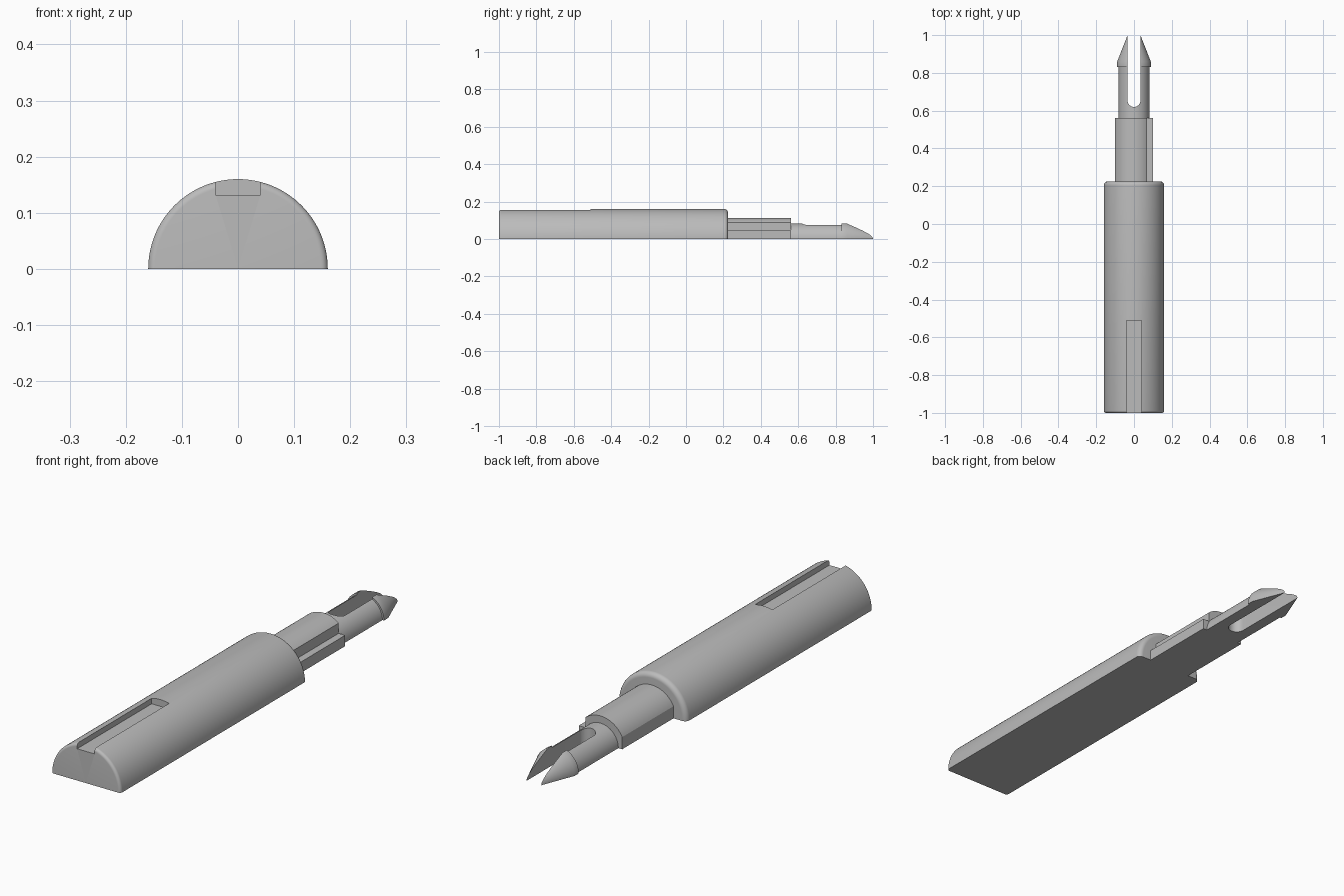
import bpy, bmesh, math
from mathutils import Matrix, Vector

if "Cube" in bpy.data.objects:
    bpy.data.objects.remove(bpy.data.objects["Cube"])

grey = bpy.data.materials.new("plain grey")
grey.diffuse_color = (0.5, 0.5, 0.5, 1)
grey.use_nodes = True
grey.node_tree.nodes["Principled BSDF"].inputs["Base Color"].default_value = grey.diffuse_color


def add_object(name, bm):
    bmesh.ops.recalc_face_normals(bm, faces=bm.faces)
    mesh = bpy.data.meshes.new(name)
    bm.to_mesh(mesh)
    bm.free()
    mesh.materials.append(grey)
    ob = bpy.data.objects.new(name, mesh)
    bpy.context.collection.objects.link(ob)
    return ob


def half_lathe(name, profile, steps=64):
    """Turn (radius, y) points half way round the y axis and close the flat base."""
    bm = bmesh.new()
    vs = [bm.verts.new((r, y, 0)) for r, y in profile]
    es = [bm.edges.new(p) for p in zip(vs, vs[1:])]
    bmesh.ops.spin(bm, geom=vs + es, cent=(0, 0, 0), axis=(0, -1, 0),
                   angle=math.pi, steps=steps)
    bmesh.ops.remove_doubles(bm, verts=bm.verts, dist=1e-5)
    rim = [e for e in bm.edges if e.is_boundary]
    bmesh.ops.contextual_create(bm, geom=rim)
    return add_object(name, bm)


def prism(name, points, offset):
    """Extrude a closed outline along an offset."""
    bm = bmesh.new()
    face = bm.faces.new([bm.verts.new(p) for p in points])
    geom = bmesh.ops.extrude_face_region(bm, geom=[face], use_keep_orig=True)["geom"]
    moved = [v for v in geom if isinstance(v, bmesh.types.BMVert)]
    bmesh.ops.translate(bm, verts=moved, vec=offset)
    return add_object(name, bm)


def arc(cx, cy, r, a0, a1, n):
    angles = [math.radians(a0 + (a1 - a0) * i / n) for i in range(n + 1)]
    return [(cx + r * math.cos(a), cy + r * math.sin(a)) for a in angles]


def cut(ob, cutter):
    mod = ob.modifiers.new("cut", 'BOOLEAN')
    mod.operation = 'DIFFERENCE'
    mod.solver = 'EXACT'
    mod.object = cutter
    bpy.context.view_layer.objects.active = ob
    bpy.ops.object.modifier_apply(modifier=mod.name)
    bpy.data.objects.remove(cutter)


# Grip: half round bar with rounded ends
R, f, b = 0.16, 0.012, 0.02
grip = half_lathe("grip", [(0, -1)]
                  + arc(R - f, -1 + f, f, -90, 0, 6)
                  + arc(R - b, 0.225 - b, b, 0, 90, 8) + [(0, 0.225)])

# Shallow groove in the crown of the grip
groove = prism("groove_cutter",
               [(-0.04, -1.1, 0.132), (0.04, -1.1, 0.132),
                (0.04, -1.1, 0.3), (-0.04, -1.1, 0.3)], (0, 0.59, 0))
cut(grip, groove)

# Neck: arched section with flat sides and a key notch on one side
r = 0.112
a0 = math.degrees(math.acos(0.07 / r))
a1 = math.degrees(math.acos(-0.1 / r))
section = [(0.1, 0), (0.1, 0.045), (0.07, 0.045)] + arc(0, 0, r, a0, a1, 32) + [(-0.1, 0)]
neck = prism("neck", [(x, 0.225, z) for x, z in section], (0, 0.337, 0))

# Split pin: shaft, barbed collar and cone
pin = half_lathe("split_pin", [(0, 0.562), (0.082, 0.562), (0.082, 0.832), (0.089, 0.832),
                               (0.089, 0.86), (0.034, 1.0), (0, 1.0)])

# Round ended slot that splits the pin in two prongs
w = 0.034
slot = [(w, 1.1), (-w, 1.1)] + arc(0, 0.62 + w, w, 180, 360, 24)
cut(pin, prism("slot_cutter", [(x, y, -0.1) for x, y in slot], (0, 0, 0.4)))

# Smooth curved faces, keep hard edges
for ob in (grip, neck, pin):
    bpy.ops.object.select_all(action='DESELECT')
    ob.select_set(True)
    bpy.context.view_layer.objects.active = ob
    bpy.ops.object.shade_smooth_by_angle(angle=math.radians(25))
